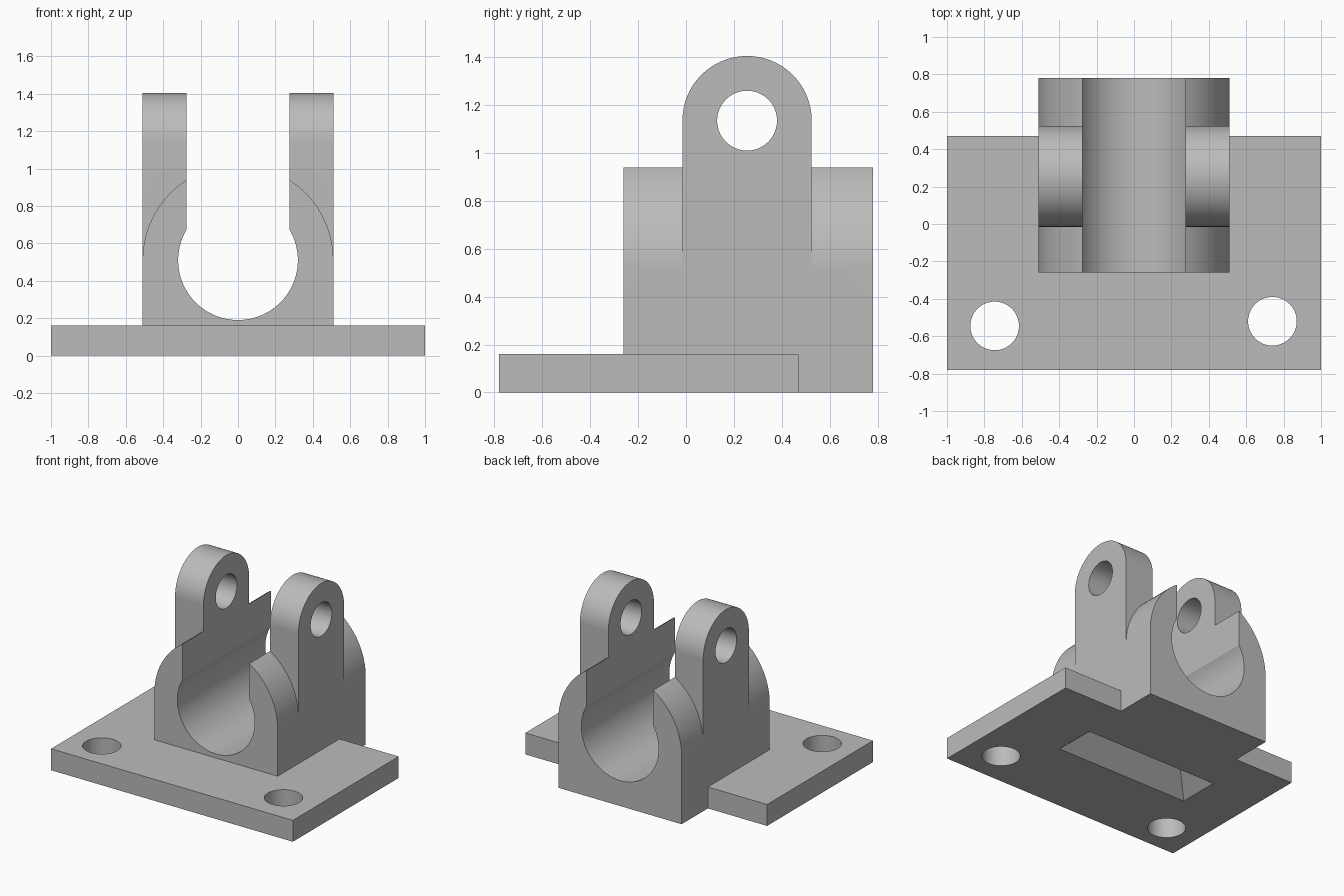
import bpy, bmesh
from math import sin, cos, pi, sqrt, asin

cube = bpy.data.objects.get("Cube")
if cube:
    bpy.data.objects.remove(cube, do_unlink=True)

grey = bpy.data.materials.new("machined_grey")
grey.use_nodes = True
grey.diffuse_color = (0.5, 0.5, 0.5, 1)
grey.node_tree.nodes["Principled BSDF"].inputs["Base Color"].default_value = grey.diffuse_color

AXES = {"x": lambda u, v, w: (w, u, v),
        "y": lambda u, v, w: (u, w, v),
        "z": lambda u, v, w: (u, v, w)}


def finish(bm, name):
    bmesh.ops.recalc_face_normals(bm, faces=bm.faces)
    mesh = bpy.data.meshes.new(name)
    bm.to_mesh(mesh)
    bm.free()
    mesh.materials.append(grey)
    obj = bpy.data.objects.new(name, mesh)
    bpy.context.collection.objects.link(obj)
    return obj


def prism(name, profile, axis, start, end):
    """Extrude a closed 2D profile along an axis."""
    bm = bmesh.new()
    place = AXES[axis]
    face = bm.faces.new([bm.verts.new(place(u, v, start)) for u, v in profile])
    moved = bmesh.ops.extrude_face_region(bm, geom=[face])["geom"]
    offset = place(0, 0, end - start)
    bmesh.ops.translate(bm, vec=offset,
                        verts=[g for g in moved if isinstance(g, bmesh.types.BMVert)])
    return finish(bm, name)


def arc(u, v, r, a0, a1, n):
    return [(u + r * cos(a0 + (a1 - a0) * i / n),
             v + r * sin(a0 + (a1 - a0) * i / n)) for i in range(n + 1)]


def circle(u, v, r):
    return arc(u, v, r, 0, 2 * pi, 64)[:-1]


def rectangle(u0, u1, v0, v1):
    return [(u0, v0), (u1, v0), (u1, v1), (u0, v1)]


def arch(u, v, r, bottom):
    """Upright slab with a half-round top."""
    return [(u - r, bottom), (u + r, bottom)] + arc(u, v, r, 0, pi, 48)


def combine(target, tool, operation):
    mod = target.modifiers.new(operation.title(), "BOOLEAN")
    mod.operation = operation
    mod.solver = "EXACT"
    mod.object = tool
    bpy.context.view_layer.objects.active = target
    bpy.ops.object.modifier_apply(modifier=mod.name)
    bpy.data.objects.remove(tool, do_unlink=True)


# Saddle block with a rounded top
HALF, AXIS_Z, BORE, GAP = 0.51, 0.51, 0.32, 0.275
bracket = prism("clevis_bracket", arch(0, AXIS_Z, HALF, 0), "y", -0.26, 0.78)

# Upright lugs, joined until the slot parts them
EAR_Y, EAR_Z = 0.255, 1.135
combine(bracket, prism("lugs", arch(EAR_Y, EAR_Z, 0.27, 0.3), "x", -HALF, HALF), "UNION")

# Keyhole opening: round bore with a straight slot above
a = asin(sqrt(BORE ** 2 - GAP ** 2) / BORE)
keyhole = arc(0, AXIS_Z, BORE, pi - a, 2 * pi + a, 72) + [(GAP, 1.6), (-GAP, 1.6)]
combine(bracket, prism("keyhole_cutter", keyhole, "y", -1, 1), "DIFFERENCE")

# Pin hole through both lugs
combine(bracket, prism("pin_cutter", circle(EAR_Y, EAR_Z, 0.125), "x", -1, 1), "DIFFERENCE")

# Base plate with two bolt holes
combine(bracket, prism("base_plate", rectangle(-1, 1, -0.78, 0.47), "z", 0, 0.16), "UNION")
for x, y in ((-0.745, -0.545), (0.74, -0.52)):
    combine(bracket, prism("bolt_cutter", circle(x, y, 0.13), "z", -0.5, 0.4), "DIFFERENCE")

# Tapered recess in the underside
bm = bmesh.new()
bmesh.ops.create_cube(bm, size=2)
for v in bm.verts:
    top = v.co.z > 0
    v.co = (-0.05 + v.co.x * (0.40 if top else 0.70),
            -0.035 + v.co.y * (0.012 if top else 0.298),
            v.co.z * 0.13)
combine(bracket, finish(bm, "recess_cutter"), "DIFFERENCE")

# Smooth curved walls, crisp edges
bpy.ops.object.select_all(action="DESELECT")
bracket.select_set(True)
bpy.context.view_layer.objects.active = bracket
bpy.ops.object.shade_smooth_by_angle(angle=0.5)
weighted = bracket.modifiers.new("Weighted normals", "WEIGHTED_NORMAL")
weighted.keep_sharp = True
